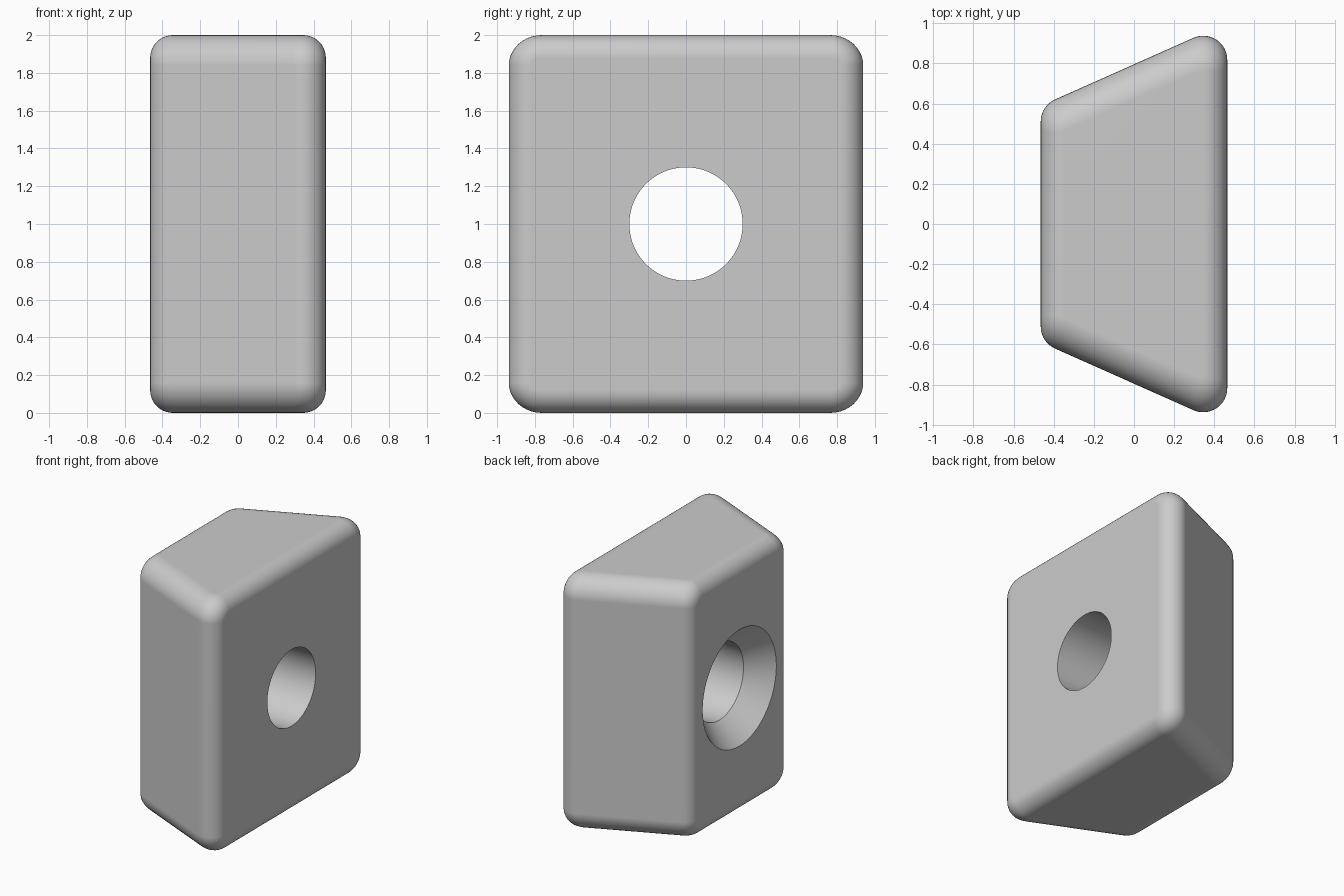
import bpy, bmesh
from math import sin, cos, tan, atan2, pi, radians

if "Cube" in bpy.data.objects:
    bpy.data.objects.remove(bpy.data.objects["Cube"])

HALF_X = 0.465               # half thickness
WIDE, NARROW = 1.003, 0.589  # half widths before rounding
R_END, R_SIDE = 0.12, 0.16   # rounding of the end faces and of the long edges
STEPS = 10
SLANT = atan2(WIDE - NARROW, 2 * HALF_X)
WIDE_CY = WIDE - R_END / tan((pi / 2 - SLANT) / 2)
NARROW_CY = NARROW - R_END / tan((pi / 2 + SLANT) / 2)

mat = bpy.data.materials.new("light_grey")
mat.use_nodes = True
grey = (0.6, 0.6, 0.6, 1)
mat.diffuse_color = grey
mat.node_tree.nodes["Principled BSDF"].inputs["Base Color"].default_value = grey


def station(side, t):
    """Section position, half width and rounding drop at angle t of an end."""
    x = side * (HALF_X - R_END + R_END * sin(t))
    drop = R_END * (1 - cos(t)) if t > 0 else 0
    if side > 0:
        width = WIDE_CY + R_END * cos(t)
    elif t >= SLANT:
        width = NARROW_CY + R_END * cos(t)
    else:
        width = NARROW + (x + HALF_X) * tan(SLANT)
    return x, width, drop


def section(bm, x, width, drop):
    """Rounded rectangle across the block."""
    rz = R_SIDE - drop
    ry = rz / cos(SLANT)
    ring = []
    for quarter in range(4):
        cy = (width - ry) * (1 if quarter in (0, 3) else -1)
        cz = (1 - drop - rz) * (1 if quarter < 2 else -1)
        for i in range(STEPS + 1):
            a = (quarter + i / STEPS) * pi / 2
            ring.append(bm.verts.new((x, cy + ry * cos(a), 1 + cz + rz * sin(a))))
    return ring


def circle(bm, x, radius, count=96):
    return [bm.verts.new((x, radius * cos(2 * pi * i / count),
                          1 + radius * sin(2 * pi * i / count))) for i in range(count)]


def loft(name, bm, rings):
    """Skin the rings, cap both ends and make an object."""
    for a, b in zip(rings, rings[1:]):
        for i in range(len(a)):
            j = (i + 1) % len(a)
            bm.faces.new((a[i], a[j], b[j], b[i]))
    bm.faces.new(rings[0])
    bm.faces.new(rings[-1])
    bmesh.ops.recalc_face_normals(bm, faces=bm.faces)
    mesh = bpy.data.meshes.new(name)
    bm.to_mesh(mesh)
    bm.free()
    mesh.materials.append(mat)
    obj = bpy.data.objects.new(name, mesh)
    bpy.context.collection.objects.link(obj)
    return obj


# Tapered block with rounded edges, lofted from the narrow to the wide end
angles = [pi / 2 * i / STEPS for i in range(STEPS + 1)]
narrow_angles = sorted(angles + [SLANT], reverse=True)
wide_angles = [-SLANT * f for f in (1, 0.67, 0.33)] + angles
stations = [station(-1, t) for t in narrow_angles] + [station(1, t) for t in wide_angles]
bm = bmesh.new()
block = loft("wedge_block", bm, [section(bm, *s) for s in stations])

# Countersunk through hole, with the cone on the narrow end
HOLE, SINK, DEPTH, OVER = 0.30, 0.457, 0.175, 0.1
bm = bmesh.new()
profile = [(-HALF_X - OVER, SINK + OVER * (SINK - HOLE) / DEPTH),
           (-HALF_X + DEPTH, HOLE), (HALF_X + OVER, HOLE)]
cutter = loft("hole_cutter", bm, [circle(bm, x, r) for x, r in profile])
cutter.hide_render = True

bpy.context.view_layer.objects.active = block
block.select_set(True)
cut = block.modifiers.new("hole", "BOOLEAN")
cut.operation = "DIFFERENCE"
cut.solver = "EXACT"
cut.object = cutter
bpy.ops.object.modifier_apply(modifier=cut.name)
bpy.data.objects.remove(cutter)

# Smooth rounded edges, crisp hole rims, flat main faces
bpy.ops.object.shade_smooth_by_angle(angle=radians(30))
block.modifiers.new("flat_faces", "WEIGHTED_NORMAL").keep_sharp = True
